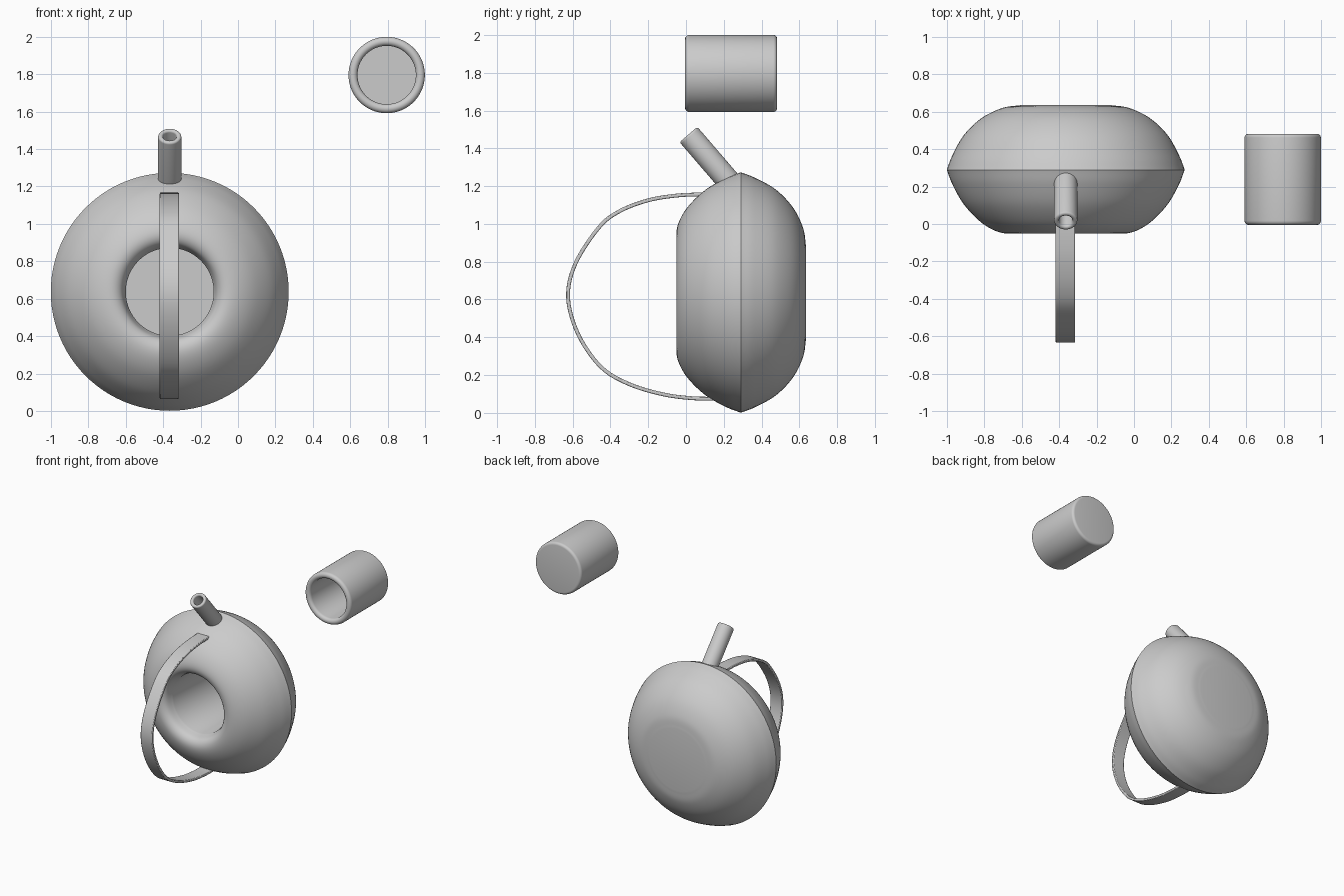
import bpy, bmesh, math
from mathutils import Vector

if "Cube" in bpy.data.objects:
    bpy.data.objects.remove(bpy.data.objects["Cube"])


def spline(pts, steps=6):
    """Smooth Catmull-Rom curve through 2D points."""
    p = [Vector(q) for q in pts]
    p = [2 * p[0] - p[1]] + p + [2 * p[-1] - p[-2]]
    out = []
    for a, b, c, d in zip(p, p[1:], p[2:], p[3:]):
        for i in range(steps):
            t = i / steps
            out.append(0.5 * (2 * b + (c - a) * t + (2 * a - 5 * b + 4 * c - d) * t**2
                              + (3 * b - a - 3 * c + d) * t**3))
    return out + [p[-2]]


def arc(r, h, rad, start, end, steps=5):
    """Rounded corner in (radius, height), angles in degrees."""
    angles = [math.radians(start + (end - start) * i / steps) for i in range(steps + 1)]
    return [(r + rad * math.cos(a), h + rad * math.sin(a)) for a in angles]


def finish(name, bm, angle=35):
    bmesh.ops.remove_doubles(bm, verts=bm.verts, dist=1e-5)
    bmesh.ops.recalc_face_normals(bm, faces=bm.faces)
    mesh = bpy.data.meshes.new(name)
    bm.to_mesh(mesh)
    bm.free()
    obj = bpy.data.objects.new(name, mesh)
    bpy.context.collection.objects.link(obj)
    bpy.ops.object.select_all(action='DESELECT')
    obj.select_set(True)
    bpy.context.view_layer.objects.active = obj
    bpy.ops.object.shade_smooth_by_angle(angle=math.radians(angle))
    return obj


def lathe(name, profile, origin, axis, segments=96):
    """Revolve a (radius, height) profile about an axis through origin."""
    bm = bmesh.new()
    verts = [bm.verts.new((r, 0, h)) for r, h in profile]
    edges = [bm.edges.new(pair) for pair in zip(verts, verts[1:])]
    bmesh.ops.spin(bm, geom=verts + edges, cent=(0, 0, 0), axis=(0, 0, 1),
                   angle=math.tau, steps=segments, use_merge=True)
    bmesh.ops.remove_doubles(bm, verts=bm.verts, dist=1e-5)
    obj = finish(name, bm)
    obj.rotation_mode = 'QUATERNION'
    obj.rotation_quaternion = Vector(axis).to_track_quat('Z', 'Y')
    obj.location = origin
    return obj


POT_X, POT_Z = -0.365, 0.637

# Pot body lying on its side: flat base, creased belly, rounded mouth and well
back = spline([(0.245, 0.635), (0.34, 0.62), (0.45, 0.566), (0.545, 0.475),
               (0.607, 0.365), (0.636, 0.29)])
front = spline([(0.636, 0.29), (0.605, 0.21), (0.545, 0.105), (0.46, 0.015),
                (0.38, -0.035), (0.31, -0.05), (0.26, -0.025), (0.235, 0.04)])
lathe("pot_body", [(0, 0.635)] + back + front[1:] + [(0.235, 0.55), (0, 0.55)],
      (POT_X, 0, POT_Z), (0, 1, 0))

# Spout: hollow tube with rounded rim
tip, root = Vector((POT_X, 0.013, 1.473)), Vector((POT_X, 0.235, 1.215))
length = (tip - root).length
lathe("spout", [(0, 0), (0.062, 0)] + arc(0.050, length - 0.012, 0.012, 0, 90)
      + arc(0.048, length - 0.012, 0.012, 90, 180) + [(0.036, 0.06), (0, 0.06)],
      root, tip - root, 48)

# Handle: flat strap swept along a curve
path = spline([(0.15, 0.075), (0.03, 0.078), (-0.12, 0.098), (-0.30, 0.152), (-0.45, 0.243),
               (-0.57, 0.415), (-0.624, 0.61), (-0.585, 0.79), (-0.46, 0.982),
               (-0.35, 1.068), (-0.20, 1.125), (-0.05, 1.15), (0.09, 1.157)])
bm = bmesh.new()
rings = []
for i, p in enumerate(path):
    d = (path[min(i + 1, len(path) - 1)] - path[max(i - 1, 0)]).normalized()
    n = Vector((-d.y, d.x)) * 0.01
    rings.append([bm.verts.new((POT_X - 0.002 + sx * 0.052, p.x + sn * n.x, p.y + sn * n.y))
                  for sx, sn in ((-1, -1), (1, -1), (1, 1), (-1, 1))])
for a, b in zip(rings, rings[1:]):
    for k in range(4):
        bm.faces.new((a[k], a[(k + 1) % 4], b[(k + 1) % 4], b[k]))
bm.faces.new(rings[0])
bm.faces.new(rings[-1])
strap = finish("handle", bm)
bevel = strap.modifiers.new("soft_edges", 'BEVEL')
bevel.width = 0.005
bevel.segments = 2
bevel.limit_method = 'ANGLE'

# Cup lying on its side: mouth forward, rounded rim and base
cup = ([(0, 0.482)] + arc(0.184, 0.462, 0.020, 90, 0)
       + arc(0.180, 0.018, 0.024, 0, -90) + arc(0.180, 0.018, 0.024, -90, -180)
       + [(0.156, 0.435), (0, 0.435)])
lathe("cup", cup, (0.795, 0, 1.796), (0, 1, 0))
